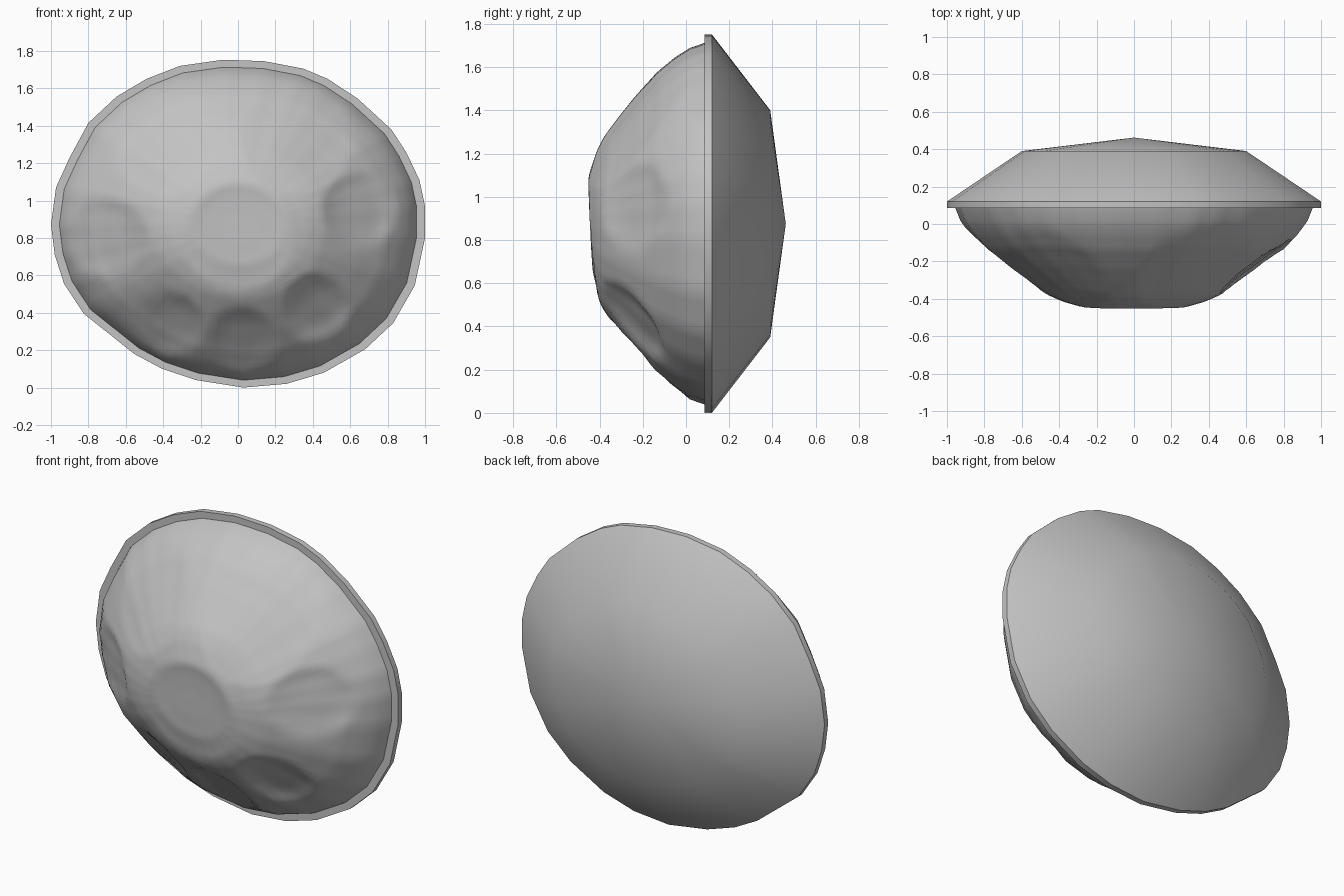
import bpy, bmesh, math

if "Cube" in bpy.data.objects:
    bpy.data.objects.remove(bpy.data.objects["Cube"])

CZ = 0.875
OUTLINE = [(0, 1.75), (.14, 1.745), (.35, 1.705), (.48, 1.65), (.64, 1.545), (.82, 1.38),
           (.90, 1.257), (.97, 1.11), (1, .97), (1, .80), (.945, .545), (.83, .345),
           (.68, .205), (.46, .08), (.26, .02), (.03, 0), (-.225, .04), (-.405, .10),
           (-.555, .18), (-.825, .395), (-.93, .555), (-.98, .71), (-1, .87), (-.973, 1.07),
           (-.90, 1.23), (-.80, 1.415), (-.65, 1.555), (-.49, 1.65), (-.31, 1.72), (-.085, 1.752)]

# dome section: (fraction of outline, y)
PROFILE = [(0, -.462), (.12, -.46), (.25, -.452), (.38, -.415), (.46, -.38), (.56, -.315),
           (.67, -.238), (.8, -.135), (.88, -.05), (.93, .02), (.955, .085)]

# shallow dents: x, z, radius, depth
DENTS = [(0, .80, .29, .022), (-.70, .80, .21, .035), (.65, .95, .20, .035),
         (-.36, .34, .17, .045), (.42, .43, .18, .045), (.02, .25, .18, .04),
         (-.40, 1.30, .27, .022), (.32, 1.34, .30, .022)]

grey = bpy.data.materials.new("stone grey")
grey.diffuse_color = (.55, .55, .55, 1)
grey.use_nodes = True
grey.node_tree.nodes["Principled BSDF"].inputs["Base Color"].default_value = grey.diffuse_color


def dome_y(s):
    for (a, ya), (b, yb) in zip(PROFILE, PROFILE[1:]):
        if s <= b:
            return ya + (yb - ya) * (s - a) / (b - a)
    return PROFILE[-1][1]


def dent(x, z):
    total = 0
    for cx, cz, r, depth in DENTS:
        d = math.hypot(x - cx, z - cz) / r
        if d < 1:
            total = max(total, depth * (1 - d ** 3))
    return total


def subdivide(points, n):
    out = []
    for i, (x, z) in enumerate(points):
        x2, z2 = points[(i + 1) % len(points)]
        out += [(x + (x2 - x) * k / n, z + (z2 - z) * k / n) for k in range(n)]
    return out


def loft(name, outline, rings, tip_y, shape=None):
    """Scaled copies of the outline, closed to a tip at the centre."""
    bm = bmesh.new()
    loops = []
    for s, y in rings:
        loop = []
        for x, z in outline:
            px, pz = x * s, CZ + (z - CZ) * s
            loop.append(bm.verts.new((px, y + (shape(px, pz) if shape else 0), pz)))
        loops.append(loop)
    tip = bm.verts.new((0, tip_y, CZ))
    n = len(outline)
    for a, b in zip(loops, loops[1:]):
        for i in range(n):
            j = (i + 1) % n
            bm.faces.new((a[i], a[j], b[j], b[i]))
    for i in range(n):
        bm.faces.new((loops[-1][i], loops[-1][(i + 1) % n], tip))
    bmesh.ops.recalc_face_normals(bm, faces=bm.faces[:])
    # the outermost cap must face away from the middle
    bm.faces.ensure_lookup_table()
    if bm.faces[-1].normal.y * tip_y < 0:
        bmesh.ops.reverse_faces(bm, faces=bm.faces[:])
    mesh = bpy.data.meshes.new(name)
    bm.to_mesh(mesh)
    bm.free()
    mesh.materials.append(grey)
    ob = bpy.data.objects.new(name, mesh)
    bpy.context.collection.objects.link(ob)
    bpy.ops.object.select_all(action='DESELECT')
    ob.select_set(True)
    bpy.context.view_layer.objects.active = ob
    bpy.ops.object.shade_smooth_by_angle(angle=math.radians(40))
    return ob


# thin rim and shallow back
loft("back_shell", OUTLINE, [(.95, .085), (1, .085), (1, .12), (.6, .39)], .462)

# dented front dome
N = 36
rings = [(.955 * k / N, dome_y(.955 * k / N)) for k in range(N, 0, -1)]
loft("front_dome", subdivide(OUTLINE, 4), rings, -.462 + dent(0, CZ), dent)
